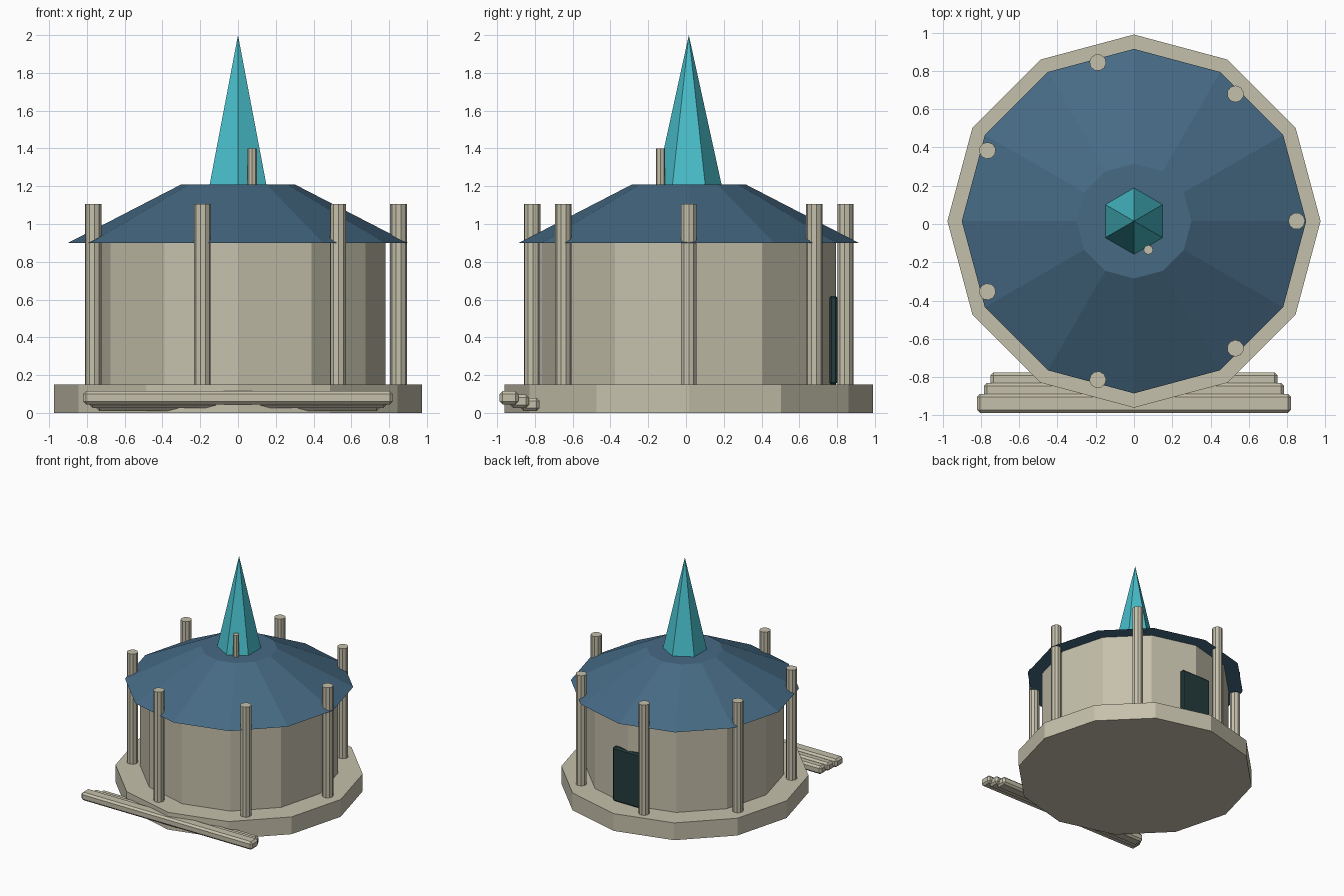
import bpy
import math

CY = 0.015  # the round parts share this centre line

cube = bpy.data.objects.get("Cube")
if cube:
    bpy.data.objects.remove(cube, do_unlink=True)


def material(name, rgb):
    m = bpy.data.materials.new(name)
    m.use_nodes = True
    m.diffuse_color = (*rgb, 1)
    m.node_tree.nodes["Principled BSDF"].inputs["Base Color"].default_value = (*rgb, 1)
    return m


stone = material("cream stone", (0.56, 0.53, 0.41))
slate = material("slate blue", (0.061, 0.144, 0.231))
teal = material("bright teal", (0.065, 0.515, 0.591))
dark = material("dark green", (0.018, 0.045, 0.045))


def prism(name, mat, sides, r1, r2, z0, z1, x=0, y=CY, start=0):
    """Faceted cylinder, frustum or cone with its first corner at angle start."""
    bpy.ops.mesh.primitive_cone_add(vertices=sides, radius1=r1, radius2=r2,
                                    depth=z1 - z0, location=(x, y, (z0 + z1) / 2))
    ob = bpy.context.object
    ob.name = name
    # the primitive puts its first corner on +y
    ob.rotation_euler.z = start - math.pi / 2
    ob.data.materials.append(mat)
    return ob


def block(name, mat, size, loc, bevel):
    """Box with chamfered edges."""
    bpy.ops.mesh.primitive_cube_add(size=1, location=loc)
    ob = bpy.context.object
    ob.name = name
    ob.scale = size
    bpy.ops.object.transform_apply(location=False, rotation=False, scale=True)
    mod = ob.modifiers.new("Bevel", 'BEVEL')
    mod.width = bevel
    mod.segments = 1
    ob.data.materials.append(mat)
    return ob


# Round building
prism("base", stone, 12, 0.975, 0.975, 0, 0.15)
prism("drum_wall", stone, 12, 0.78, 0.78, 0.15, 0.9)
prism("roof", slate, 12, 0.9, 0.3, 0.9, 1.21)
prism("spire", teal, 6, 0.173, 0, 1.21, 2.0, start=math.pi / 2)
prism("chimney", stone, 8, 0.025, 0.025, 1.21, 1.4, x=0.075, y=-0.135)

# Ring of columns
for i in range(7):
    a = i * math.tau / 7
    prism(f"column_{i + 1}", stone, 10, 0.044, 0.044, 0.15, 1.105,
          x=0.85 * math.cos(a), y=CY + 0.85 * math.sin(a), start=a)

# Front steps
for i in range(3):
    block(f"step_{i + 1}", stone, (1.64 - 0.07 * i, 0.1, 0.07),
          (0, -0.937 + 0.056 * i, 0.08 - 0.018 * i), 0.016)

# Back door
block("door", dark, (0.29, 0.045, 0.47), (0, 0.78, 0.385), 0.012)
